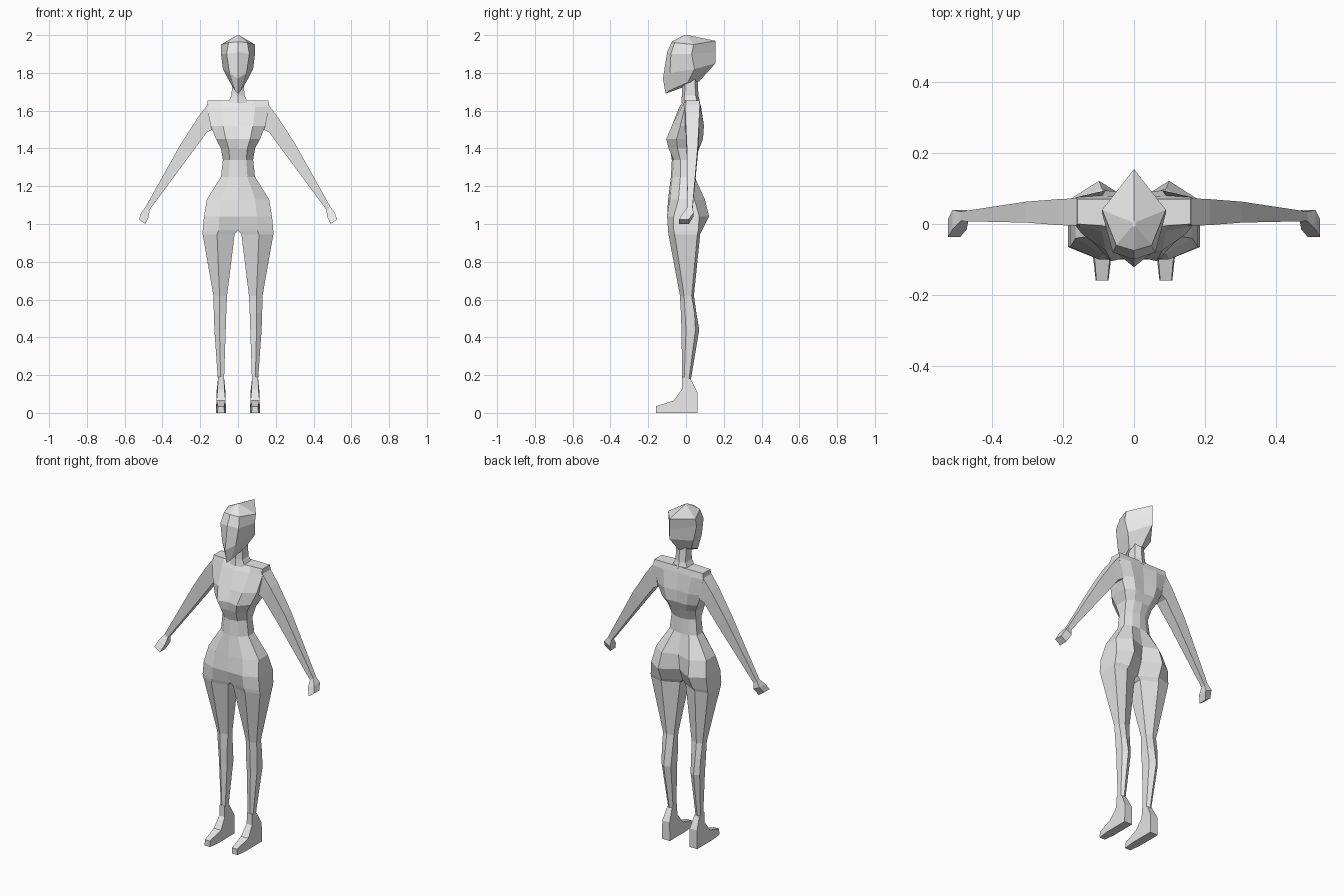
import bpy
import bmesh
from mathutils import Vector

default_cube = bpy.data.objects.get("Cube")
if default_cube:
    bpy.data.objects.remove(default_cube, do_unlink=True)

clay = bpy.data.materials.new("light grey clay")
clay.use_nodes = True
clay.diffuse_color = (0.8, 0.8, 0.8, 1)
shader = next(n for n in clay.node_tree.nodes if n.type == 'BSDF_PRINCIPLED')
shader.inputs["Base Color"].default_value = clay.diffuse_color


def mirrored_loft(name, rings, closed_from=0):
    """Skin the left half through matching rings, cap both ends, then mirror it.
    Rings before closed_from are open on the centre plane."""
    bm = bmesh.new()
    loops = [[bm.verts.new(Vector(p)) for p in ring] for ring in rings]
    for level, (upper, lower) in enumerate(zip(loops, loops[1:])):
        count = len(upper)
        spans = count if level >= closed_from else count - 1
        for i in range(spans):
            j = (i + 1) % count
            bm.faces.new((upper[i], upper[j], lower[j], lower[i]))
    for end in (loops[0], loops[-1]):
        bm.faces.new(end)
    bmesh.ops.mirror(bm, geom=bm.verts[:] + bm.edges[:] + bm.faces[:],
                     axis='X', merge_dist=0.001)
    bmesh.ops.remove_doubles(bm, verts=bm.verts[:], dist=0.0005)
    bmesh.ops.recalc_face_normals(bm, faces=bm.faces[:])
    mesh = bpy.data.meshes.new(name)
    bm.to_mesh(mesh)
    bm.free()
    mesh.materials.append(clay)
    obj = bpy.data.objects.new(name, mesh)
    bpy.context.scene.collection.objects.link(obj)
    return obj


def body_ring(z, inner, outer, front_in, front_mid, front_out,
              back_out, back_mid, back_in):
    """Six points around one half of the trunk, or around one whole leg."""
    middle = inner + (outer - inner) * 0.55
    return [(inner, front_in, z), (middle, front_mid, z), (outer, front_out, z),
            (outer, back_out, z), (middle, back_mid, z), (inner, back_in, z)]


# Trunk from shoulders to crotch: open half rings
trunk = [
    (1.655, 0, .16, -.01, -.005, .0, .07, .07, .07),
    (1.62, 0, .165, -.035, -.02, -.005, .075, .08, .075),
    (1.52, 0, .145, -.07, -.075, -.03, .065, .095, .085),
    (1.45, 0, .117, -.09, -.105, -.05, .06, .09, .085),
    (1.40, 0, .09, -.085, -.092, -.045, .04, .065, .07),
    (1.34, 0, .08, -.075, -.065, -.03, .02, .04, .05),
    (1.25, 0, .09, -.08, -.07, -.03, .025, .045, .05),
    (1.13, 0, .165, -.095, -.085, -.04, .045, .1, .07),
    (1.04, 0, .18, -.1, -.1, -.065, .07, .122, .06),
    (.965, 0, .187, -.075, -.095, -.065, .065, .085, .03),
]
# Legs from thigh to ankle: closed rings
legs = [
    (.945, .018, .187, -.07, -.093, -.06, .06, .075, .03),
    (.62, .058, .13, -.01, -.032, -.01, .03, .042, .03),
    (.53, .062, .128, -.015, -.027, -.005, .045, .055, .04),
    (.44, .065, .125, -.01, -.024, .0, .05, .07, .05),
    (.17, .074, .106, -.015, -.02, -.01, .015, .025, .015),
]
mirrored_loft("trunk_and_legs", [body_ring(*r) for r in trunk + legs],
              closed_from=len(trunk) - 1)

# Feet: a side profile (y, z, half width) given thickness
foot_centre = 0.09
foot_profile = [(.06, 0, .026), (.06, .11, .024), (.025, .18, .016),
                (-.02, .19, .016), (-.022, .125, .018), (-.065, .065, .024),
                (-.16, .035, .016), (-.16, 0, .018), (-.09, 0, .026)]
mirrored_loft("feet", [[(foot_centre + side * w, y, z) for y, z, w in foot_profile]
                       for side in (-1, 1)])


def limb_ring(top, bottom, front, back):
    """Four corners of an arm section, from upper and lower (x, z) points."""
    (xt, zt), (xb, zb) = top, bottom
    return [(xt, front, zt), (xt, back, zt), (xb, back, zb), (xb, front, zb)]


# Arms: shoulder, upper arm, elbow, wrist
shoulder = limb_ring((.155, 1.64), (.135, 1.5), -.005, .073)
upper_arm = limb_ring((.215, 1.56), (.165, 1.485), -.003, .07)
elbow = limb_ring((.305, 1.42), (.25, 1.37), .004, .063)
wrist = limb_ring((.49, 1.09), (.468, 1.075), .008, .035)
mirrored_loft("arms", [shoulder, upper_arm, elbow, wrist])

# Hands: wrist, knuckles, fingertips
knuckles = limb_ring((.512, 1.06), (.472, 1.04), -.015, .04)
fingertips = limb_ring((.525, 1.025), (.49, 1.0), -.036, .015)
mirrored_loft("hands", [wrist, knuckles, fingertips])


def neck_ring(z, half_width, front, back):
    return [(0, front, z), (half_width, front + 0.015, z),
            (half_width, back - 0.015, z), (0, back, z)]


# Neck
mirrored_loft("neck", [neck_ring(1.79, .03, -.02, .06),
                       neck_ring(1.68, .034, -.022, .066),
                       neck_ring(1.64, .055, -.025, .075)], closed_from=2)

# Head: half rings running from face centre to back ridge
crown = [(0, -.01, 2.0), (.004, -.005, 2.0), (.004, .005, 2.0), (0, .01, 2.0)]
brow = [(0, -.075, 1.965), (.05, -.06, 1.96), (.09, .04, 1.95), (0, .155, 1.97)]
temple = [(0, -.1, 1.91), (.06, -.08, 1.9), (.09, .03, 1.9), (0, .155, 1.91)]
cheek = [(0, -.122, 1.77), (.045, -.085, 1.8), (.08, .045, 1.82), (0, .155, 1.85)]
jaw = [(0, -.108, 1.69), (.015, -.09, 1.705), (.043, .01, 1.75), (0, .07, 1.755)]
mirrored_loft("head", [crown, brow, temple, cheek, jaw], closed_from=5)
